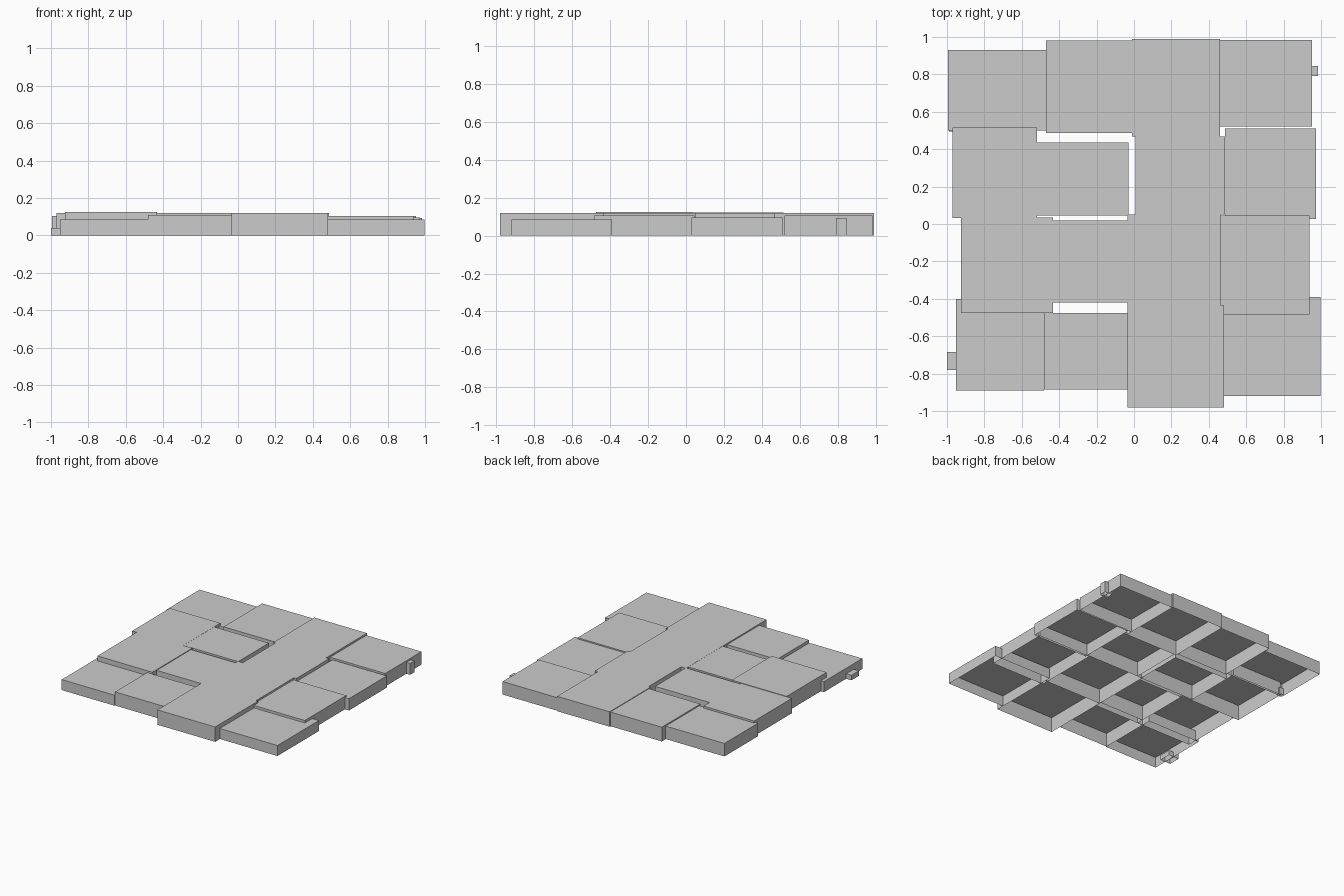
import bpy, bmesh

if "Cube" in bpy.data.objects:
    bpy.data.objects.remove(bpy.data.objects["Cube"])


def shell(name, x0, x1, y0, y1, h):
    """Thin box with a closed top, four walls and an open underside."""
    bm = bmesh.new()
    low = [bm.verts.new((x, y, 0)) for x, y in ((x0, y0), (x1, y0), (x1, y1), (x0, y1))]
    top = [bm.verts.new((v.co.x, v.co.y, h)) for v in low]
    bm.faces.new(top)
    for i in range(4):
        j = (i + 1) % 4
        bm.faces.new((low[i], low[j], top[j], top[i]))
    me = bpy.data.meshes.new(name)
    bm.to_mesh(me)
    bm.free()
    ob = bpy.data.objects.new(name, me)
    bpy.context.collection.objects.link(ob)
    return ob


# Back row of rooms
shell("room_back_left", -0.995, -0.47, 0.50, 0.93, 0.105)
shell("room_back_mid_left", -0.47, -0.01, 0.487, 0.98, 0.115)
shell("room_back_mid_right", -0.01, 0.46, 0.467, 0.99, 0.12)
shell("room_back_right", 0.46, 0.952, 0.52, 0.983, 0.105)

# Second row
shell("room_upper_left", -0.97, -0.518, 0.033, 0.515, 0.121)
shell("room_upper_mid_left", -0.518, -0.03, 0.045, 0.437, 0.12)
shell("room_upper_mid_right", 0.008, 0.487, 0.05, 0.467, 0.12)
shell("room_upper_right", 0.487, 0.973, 0.028, 0.51, 0.095)

# Third row
shell("room_lower_left", -0.925, -0.433, -0.475, 0.035, 0.125)
shell("room_lower_mid_left", -0.433, -0.035, -0.42, 0.02, 0.119)
shell("room_lower_mid_right", -0.035, 0.465, -0.435, 0.05, 0.12)
shell("room_lower_right", 0.465, 0.937, -0.485, 0.045, 0.105)

# Front row
shell("room_front_left", -0.953, -0.48, -0.89, -0.40, 0.085)
shell("room_front_mid_left", -0.48, -0.035, -0.885, -0.475, 0.11)
shell("room_front_mid_right", -0.035, 0.482, -0.98, -0.435, 0.12)
shell("room_front_right", 0.482, 0.997, -0.92, -0.39, 0.085)

# Outer doorways and the small side passage
shell("entrance", -1.0, -0.91, -0.78, -0.685, 0.04)
shell("exit", 0.92, 0.985, 0.79, 0.845, 0.092)
shell("side_passage", -0.988, -0.95, 0.495, 0.525, 0.055)
